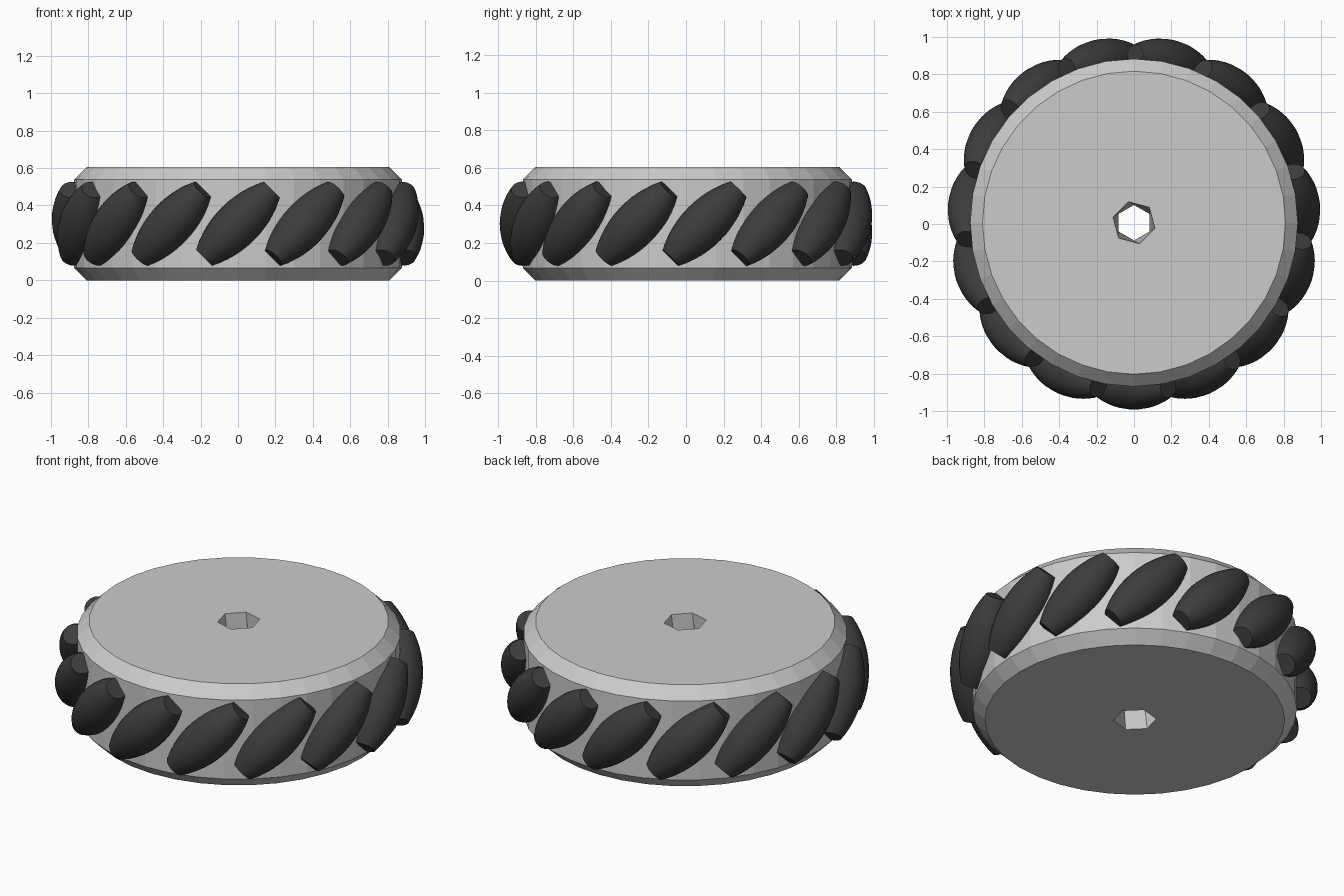
import bpy, bmesh, math
from mathutils import Vector, Matrix

if "Cube" in bpy.data.objects:
    bpy.data.objects.remove(bpy.data.objects["Cube"])

CY = 0.007          # wheel axis offset so the bounding box is centred
H = 0.605           # hub height


def finish(bm, name):
    bmesh.ops.recalc_face_normals(bm, faces=bm.faces)
    me = bpy.data.meshes.new(name)
    bm.to_mesh(me)
    bm.free()
    ob = bpy.data.objects.new(name, me)
    bpy.context.collection.objects.link(ob)
    return ob


def ring(bm, r, z, n, start=0.0):
    return [bm.verts.new((r * math.cos(start + 2 * math.pi * i / n),
                          r * math.sin(start + 2 * math.pi * i / n), z)) for i in range(n)]


def loft(bm, a, b):
    n = len(a)
    for i in range(n):
        j = (i + 1) % n
        bm.faces.new((a[i], a[j], b[j], b[i]))


def loop_edges(bm, r):
    return [bm.edges.get((r[i], r[(i + 1) % len(r)])) for i in range(len(r))]


# Hub: chamfered drum with a twisted hexagonal axle bore
bm = bmesh.new()
outer = [ring(bm, r, z, 36) for r, z in
         [(0.81, 0), (0.876, 0.067), (0.876, H - 0.067), (0.81, H)]]
for a, b in zip(outer, outer[1:]):
    loft(bm, a, b)
low = ring(bm, 0.116, 0, 6, math.radians(15))
high = ring(bm, 0.116, H, 6, math.radians(45))
loft(bm, low, high)
for o, i in ((outer[0], low), (outer[3], high)):
    bmesh.ops.triangle_fill(bm, edges=loop_edges(bm, o) + loop_edges(bm, i), use_beauty=True)
hub = finish(bm, "hub")
hub.location.y = CY

# Rollers: barrels tilted 45 degrees around the rim
rubber = bpy.data.materials.new("dark_rubber")
rubber.diffuse_color = (0.045, 0.045, 0.045, 1)
rubber.use_nodes = True
rubber.node_tree.nodes["Principled BSDF"].inputs["Base Color"].default_value = rubber.diffuse_color

HALF, R_MID, R_END, DIST, COUNT = 0.257, 0.122, 0.06, 0.877, 15
drop = R_MID - R_END
arc = (HALF ** 2 + drop ** 2) / (2 * drop)      # radius of the bulging profile

bm = bmesh.new()
rings = []
for k in range(13):
    s = HALF * (k / 6 - 1)
    rings.append(ring(bm, R_MID - arc + math.sqrt(arc ** 2 - s ** 2), s, 28))
for a, b in zip(rings, rings[1:]):
    loft(bm, a, b)
bm.faces.new(rings[0])
bm.faces.new(rings[-1])
roller = finish(bm, "roller_01")
roller.data.materials.append(rubber)
bpy.context.view_layer.objects.active = roller
roller.select_set(True)
bpy.ops.object.shade_smooth_by_angle(angle=math.radians(35))

for i in range(COUNT):
    ob = roller if i == 0 else roller.copy()
    if i:
        ob.name = f"roller_{i + 1:02d}"
        bpy.context.collection.objects.link(ob)
    a = -math.pi / 2 + 2 * math.pi * i / COUNT
    radial = Vector((math.cos(a), math.sin(a), 0))
    axis = Vector((-math.sin(a), math.cos(a), 1)).normalized()
    rot = Matrix((radial, axis.cross(radial), axis)).transposed().to_4x4()
    ob.matrix_world = Matrix.Translation(radial * DIST + Vector((0, CY, H / 2))) @ rot
